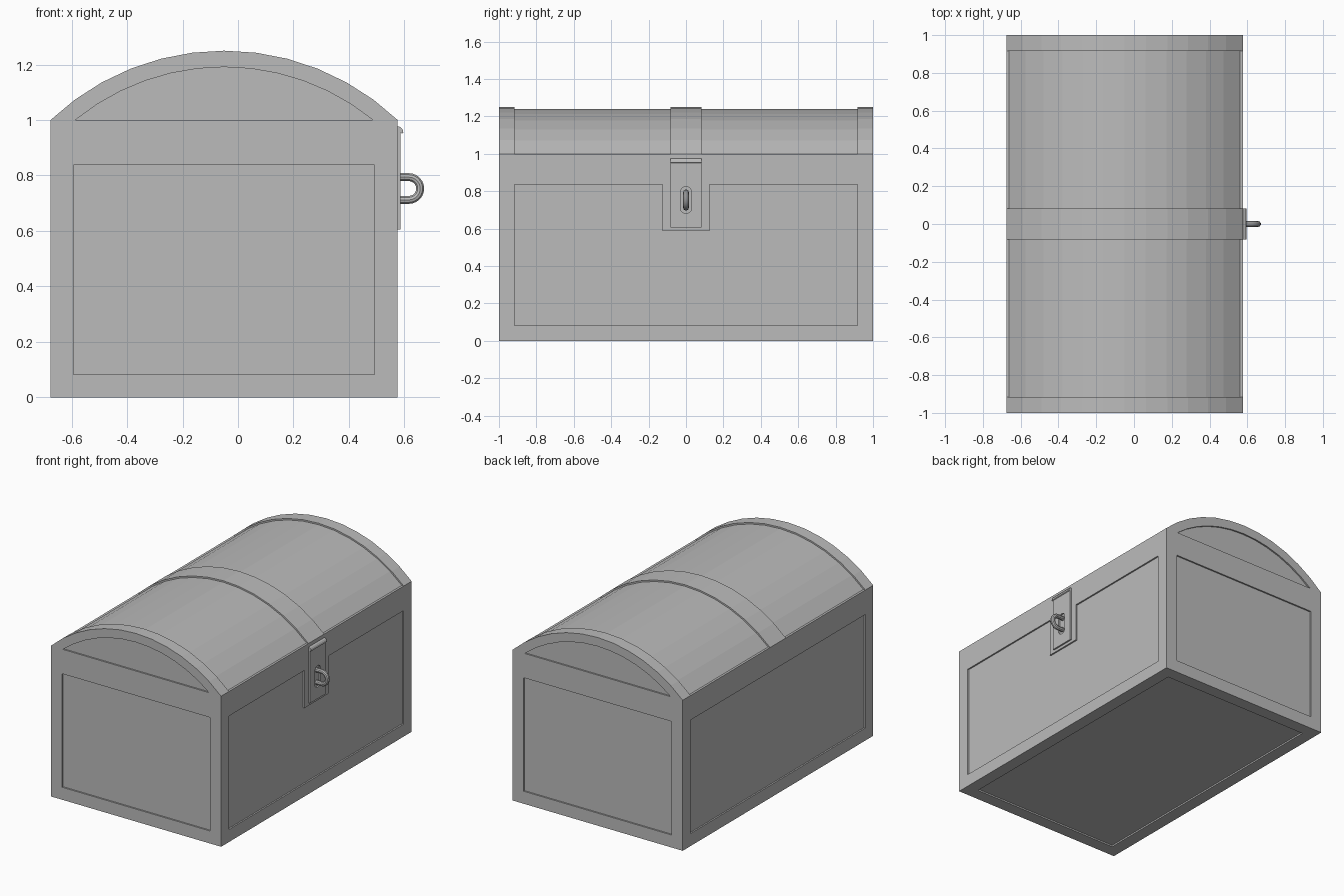
import bpy
import bmesh
from math import sin, cos, acos, pi

if "Cube" in bpy.data.objects:
    bpy.data.objects.remove(bpy.data.objects["Cube"], do_unlink=True)

# One flat colour
grey = bpy.data.materials.new("plain grey")
grey.use_nodes = True
GREY = (0.5, 0.5, 0.5, 1)
grey.diffuse_color = GREY
grey.node_tree.nodes["Principled BSDF"].inputs["Base Color"].default_value = GREY

# Main sizes
MID = -0.05              # middle of the chest across x
HALF = 0.626             # half width
LEFT, RIGHT = MID - HALF, MID + HALF
RIM = 1.0                # height where the lid arch starts
TOP = 1.25
RADIUS = (HALF ** 2 + (TOP - RIM) ** 2) / (2 * (TOP - RIM))
CENTRE = TOP - RADIUS
FRAME = 0.083            # frame and strap width
DEPTH = 0.01             # depth of the sunken panels
PANEL_TOP = 0.837


def prism(name, points, axis, start, end):
    """Extrude a flat outline along one axis."""
    place = {"x": lambda u, v, t: (t, u, v),
             "y": lambda u, v, t: (u, t, v),
             "z": lambda u, v, t: (u, v, t)}[axis]
    bm = bmesh.new()
    ends = [[bm.verts.new(place(u, v, t)) for u, v in points] for t in (start, end)]
    for ring in ends:
        bm.faces.new(ring)
    for i in range(len(points)):
        j = (i + 1) % len(points)
        bm.faces.new((ends[0][i], ends[0][j], ends[1][j], ends[1][i]))
    bmesh.ops.recalc_face_normals(bm, faces=bm.faces)
    mesh = bpy.data.meshes.new(name)
    bm.to_mesh(mesh)
    bm.free()
    obj = bpy.data.objects.new(name, mesh)
    bpy.context.collection.objects.link(obj)
    mesh.materials.append(grey)
    return obj


def carve(target, cutter):
    """Subtract a cutter from a part, then discard the cutter."""
    cutter.hide_render = True
    mod = target.modifiers.new("carve", "BOOLEAN")
    mod.operation = "DIFFERENCE"
    mod.solver = "EXACT"
    mod.object = cutter
    bpy.context.view_layer.objects.active = target
    bpy.ops.object.modifier_apply(modifier=mod.name)
    bpy.data.objects.remove(cutter, do_unlink=True)


def rect(u0, u1, v0, v1):
    return [(u0, v0), (u1, v0), (u1, v1), (u0, v1)]


def arch(radius, steps=12):
    """Arc over the rim, from right to left."""
    a = acos((RIM - CENTRE) / radius)
    return [(MID + radius * sin(a - 2 * a * i / steps),
             CENTRE + radius * cos(a - 2 * a * i / steps)) for i in range(steps + 1)]


# Chest: box and arched lid as one solid
chest = prism("chest", [(LEFT, 0), (RIGHT, 0)] + arch(RADIUS), "y", -1, 1)

# Sunken panels on both ends, and the two lid bays between the straps
inner = (LEFT + FRAME, RIGHT - FRAME)
for side in (-1, 1):
    near, far = side * (1 - DEPTH), side * 1.1
    carve(chest, prism("end_cutter", rect(*inner, FRAME, PANEL_TOP), "y", near, far))
    carve(chest, prism("arch_cutter", arch(RADIUS - 0.059), "y", near, far))
    bay = arch(RADIUS - DEPTH) + [(-0.9, RIM), (-0.9, 1.5), (0.9, 1.5), (0.9, RIM)]
    carve(chest, prism("lid_cutter", bay, "y", side * FRAME, side * (1 - FRAME)))

# Sunken bottom and plain long side
edge = 1 - FRAME
carve(chest, prism("bottom_cutter", rect(*inner, -edge, edge), "z", -0.1, DEPTH))
carve(chest, prism("side_cutter", rect(-edge, edge, FRAME, PANEL_TOP), "x",
                   LEFT - 0.1, LEFT + DEPTH))

# Long side with a tab left standing for the latch
TAB, TAB_LOW = 0.125, 0.587
notched = [(-edge, FRAME), (edge, FRAME), (edge, PANEL_TOP), (TAB, PANEL_TOP),
           (TAB, TAB_LOW), (-TAB, TAB_LOW), (-TAB, PANEL_TOP), (-edge, PANEL_TOP)]
carve(chest, prism("latch_side_cutter", notched, "x", RIGHT - DEPTH, RIGHT + 0.1))

# Latch plate with a lip curled over at the top
lip = [(0, 0.605), (0.01, 0.605), (0.01, 0.957), (0.015, 0.950), (0.020, 0.954),
       (0.018, 0.965), (0.012, 0.973), (0.005, 0.976), (0, 0.976)]
plate = prism("latch_plate", [(RIGHT + u, v) for u, v in lip], "y", -FRAME, FRAME)

# Oval slot in the plate
LOOP_Z = 0.753
slot = []
for i in range(18):
    a = 2 * pi * (i + 0.5) / 18
    lift = 0.042 if sin(a) > 0 else -0.042
    slot.append((0.03 * cos(a), LOOP_Z + lift + 0.03 * sin(a)))
carve(plate, prism("slot_cutter", slot, "x", RIGHT - 0.05, RIGHT + 0.05))

# Staple: a round bar bent into a U through the slot
ROD, BEND, BEND_X = 0.015, 0.041, 0.616
path = [(RIGHT - 0.01, LOOP_Z + BEND)]
for i in range(13):
    a = pi / 2 - pi * i / 12
    path.append((BEND_X + BEND * cos(a), LOOP_Z + BEND * sin(a)))
path.append((RIGHT - 0.01, LOOP_Z - BEND))
curve = bpy.data.curves.new("staple", "CURVE")
curve.dimensions = "3D"
curve.bevel_depth = ROD
curve.bevel_resolution = 3
spline = curve.splines.new("POLY")
spline.points.add(len(path) - 1)
for point, (x, z) in zip(spline.points, path):
    point.co = (x, 0, z, 1)
curve.materials.append(grey)
staple = bpy.data.objects.new("staple", curve)
bpy.context.collection.objects.link(staple)
bpy.ops.object.select_all(action="DESELECT")
staple.select_set(True)
bpy.context.view_layer.objects.active = staple
bpy.ops.object.convert(target="MESH")
bpy.ops.object.shade_smooth_by_angle()
